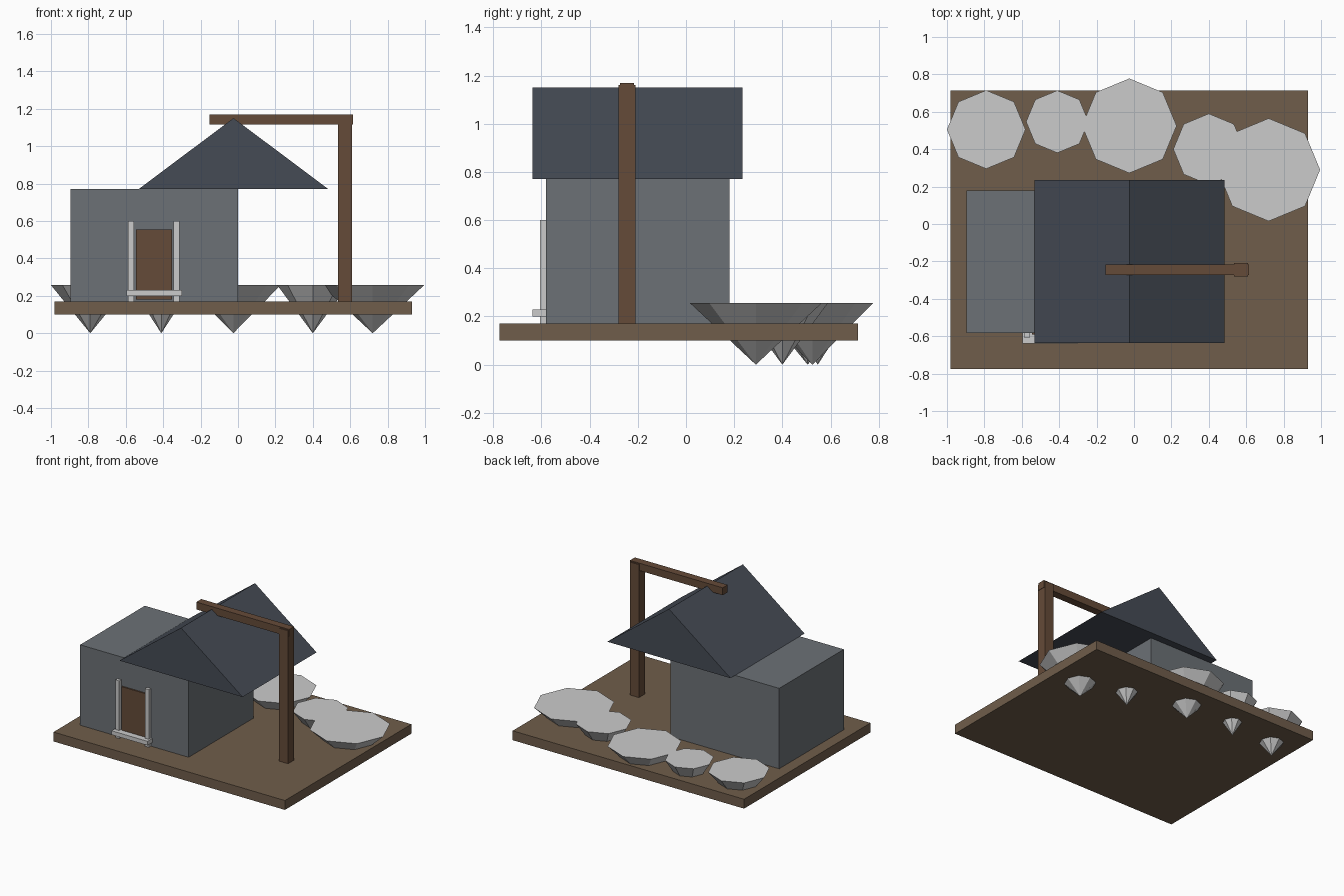
import bpy, bmesh
from mathutils import Matrix

if "Cube" in bpy.data.objects:
    bpy.data.objects.remove(bpy.data.objects["Cube"])


def material(name, rgb):
    m = bpy.data.materials.new(name)
    m.diffuse_color = (*rgb, 1)
    m.use_nodes = True
    m.node_tree.nodes["Principled BSDF"].inputs["Base Color"].default_value = m.diffuse_color
    return m


WOOD = material("wood", (0.13, 0.07, 0.04))
EARTH = material("earth", (0.16, 0.11, 0.07))
WALL = material("wall", (0.15, 0.165, 0.18))
SLATE = material("slate", (0.06, 0.07, 0.09))


def finish(name, bm, mat=None):
    bmesh.ops.recalc_face_normals(bm, faces=bm.faces)
    me = bpy.data.meshes.new(name)
    bm.to_mesh(me)
    bm.free()
    ob = bpy.data.objects.new(name, me)
    bpy.context.collection.objects.link(ob)
    if mat:
        me.materials.append(mat)
    return ob


def box(name, x, y, z, mat=None):
    bm = bmesh.new()
    size = [b - a for a, b in (x, y, z)]
    mid = [(a + b) / 2 for a, b in (x, y, z)]
    bmesh.ops.create_cube(bm, size=1, matrix=Matrix.Translation(mid) @ Matrix.Diagonal((*size, 1)))
    return finish(name, bm, mat)


# Ground slab and house body
box("ground_slab", (-0.98, 0.93), (-0.775, 0.715), (0.10, 0.17), EARTH)
box("house_walls", (-0.895, 0.0), (-0.582, 0.18), (0.17, 0.77), WALL)

# Gable roof: triangular profile extruded along y
bm = bmesh.new()
gable = bm.faces.new([bm.verts.new((x, -0.637, z)) for x, z in ((-0.532, 0.77), (0.484, 0.77), (-0.024, 1.15))])
ext = bmesh.ops.extrude_face_region(bm, geom=[gable], use_keep_orig=True)
bmesh.ops.translate(bm, vec=(0, 0.872, 0), verts=[v for v in ext["geom"] if isinstance(v, bmesh.types.BMVert)])
finish("gable_roof", bm, SLATE)

# Door with jambs and threshold
box("door", (-0.546, -0.352), (-0.592, -0.575), (0.18, 0.555), WOOD)
for side, x in (("left", -0.572), ("right", -0.328)):
    box(f"door_jamb_{side}", (x - 0.016, x + 0.016), (-0.606, -0.575), (0.17, 0.60))
box("door_threshold", (-0.597, -0.30), (-0.638, -0.575), (0.20, 0.23))

# Gallows-style post and beam
box("post", (0.535, 0.61), (-0.281, -0.209), (0.17, 1.162), WOOD)
box("beam", (-0.152, 0.614), (-0.274, -0.216), (1.115, 1.17), WOOD)

# Row of rocks: eight-sided cones, point down
for i, (x, y, r) in enumerate(((-0.79, 0.505, 0.21), (-0.41, 0.547, 0.167), (-0.025, 0.525, 0.253),
                               (0.40, 0.40, 0.19), (0.72, 0.29, 0.275))):
    bm = bmesh.new()
    bmesh.ops.create_cone(bm, cap_ends=True, segments=8, radius1=0, radius2=r, depth=0.257,
                          matrix=Matrix.Translation((x, y, 0.1285)))
    bmesh.ops.remove_doubles(bm, verts=bm.verts, dist=1e-4)
    finish(f"rock_{i + 1}", bm)
